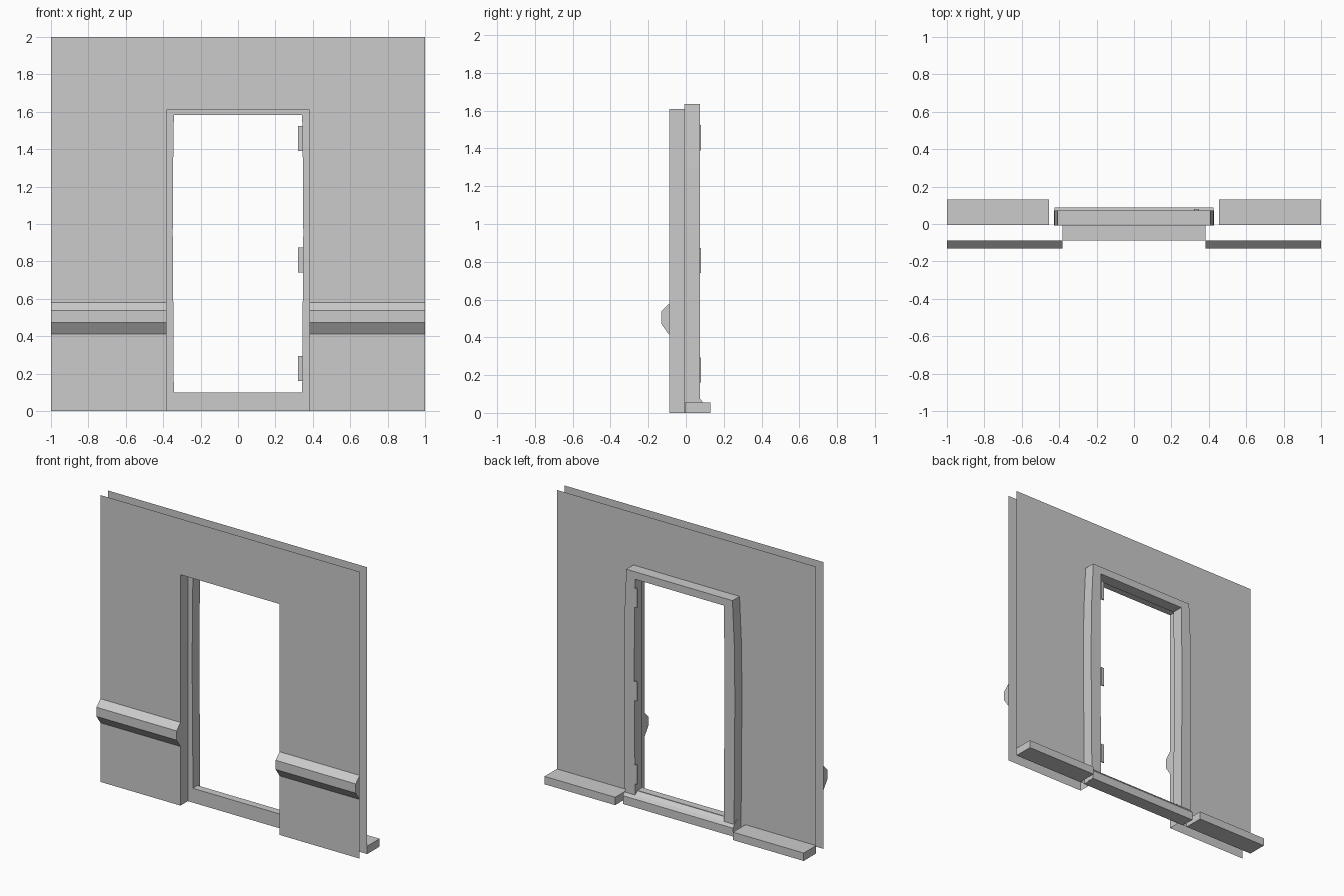
import bpy
import bmesh

cube = bpy.data.objects.get("Cube")
if cube:
    bpy.data.objects.remove(cube, do_unlink=True)

mat = bpy.data.materials.new("plain grey")
mat.use_nodes = True
GREY = (0.6, 0.6, 0.6, 1)
mat.diffuse_color = GREY
mat.node_tree.nodes["Principled BSDF"].inputs["Base Color"].default_value = GREY

FRONT, BACK, FRAME_BACK = -0.088, -0.005, 0.073
OPEN_X, OPEN_Z = 0.382, 1.61


def finish(name, bm):
    mesh = bpy.data.meshes.new(name)
    bm.to_mesh(mesh)
    bm.free()
    obj = bpy.data.objects.new(name, mesh)
    mesh.materials.append(mat)
    bpy.context.collection.objects.link(obj)
    return obj


def loft(name, rings, cap=True):
    """Bridge equal-sized rings of points; optionally close both ends."""
    bm = bmesh.new()
    loops = [[bm.verts.new(p) for p in ring] for ring in rings]
    for a, b in zip(loops, loops[1:]):
        for i in range(len(a)):
            j = (i + 1) % len(a)
            bm.faces.new((a[i], a[j], b[j], b[i]))
    if cap:
        bm.faces.new(loops[0])
        bm.faces.new(loops[-1])
    bmesh.ops.recalc_face_normals(bm, faces=bm.faces)
    return finish(name, bm)


def extrude_x(name, profile, x0, x1):
    return loft(name, [[(x, y, z) for y, z in profile] for x in (x0, x1)])


def box(name, x0, x1, y0, y1, z0, z1):
    return extrude_x(name, [(y0, z0), (y1, z0), (y1, z1), (y0, z1)], x0, x1)


def sheet(name, y, flip):
    """Thin wall skin with a doorway cut out of its lower edge."""
    bm = bmesh.new()
    for x0, x1, z0, z1 in ((-1, -OPEN_X, 0, OPEN_Z), (OPEN_X, 1, 0, OPEN_Z)):
        bm.faces.new([bm.verts.new((x, y, z)) for x, z in
                      ((x0, z0), (x1, z0), (x1, z1), (x0, z1))])
    top = [(-1, OPEN_Z), (-OPEN_X, OPEN_Z), (OPEN_X, OPEN_Z),
           (1, OPEN_Z), (1, 2), (-1, 2)]
    bm.faces.new([bm.verts.new((x, y, z)) for x, z in top])
    bmesh.ops.remove_doubles(bm, verts=bm.verts, dist=1e-4)
    bmesh.ops.dissolve_limit(bm, angle_limit=0.01, verts=bm.verts, edges=bm.edges)
    if flip:
        bmesh.ops.reverse_faces(bm, faces=bm.faces)
    finish(name, bm)


# Wall skins
sheet("front_wall", FRONT, False)
sheet("back_wall", BACK, True)

# Doorway lining between the skins
bm = bmesh.new()
path = [(-OPEN_X, 0), (-OPEN_X, OPEN_Z), (OPEN_X, OPEN_Z), (OPEN_X, 0)]
near, far = [[bm.verts.new((x, y, z)) for x, z in path] for y in (FRONT, BACK)]
for i in range(3):
    bm.faces.new((near[i], far[i], far[i + 1], near[i + 1]))
finish("doorway_lining", bm)

# Chair rails and skirtings on both sides
rail = [(FRONT, 0.412), (-0.131, 0.473), (-0.131, 0.537), (FRONT, 0.58)]
for side, s in (("left", 1), ("right", -1)):
    extrude_x(side + "_chair_rail", rail, s * OPEN_X, s)
    box(side + "_skirting", s * 0.455, s, BACK, 0.131, 0, 0.055)

# Door frame: slightly bowed jambs, head and sill
bow = [(0.0, 0.343, 0.42), (0.3, 0.344, 0.424), (0.95, 0.349, 0.428),
       (1.3, 0.347, 0.425), (1.583, 0.343, 0.412), (1.635, 0.343, 0.41)]
for side, s in (("left", 1), ("right", -1)):
    loft(side + "_jamb", [[(s * a, -0.007, z), (s * b, -0.007, z),
                           (s * b, FRAME_BACK, z), (s * a, FRAME_BACK, z)]
                          for z, a, b in bow])
box("frame_head", -0.343, 0.343, -0.007, FRAME_BACK, 1.583, 1.635)
box("frame_sill", -0.345, 0.345, -0.007, 0.045, 0, 0.1)
sill_step = [(0.04, 0), (0.04, 0.1), (FRAME_BACK, 0.078), (0.088, 0.058), (0.088, 0)]
extrude_x("sill_step", sill_step, -0.425, 0.425)

# Hinge plates on the left jamb
for name, z in (("lower", 0.16), ("middle", 0.74), ("upper", 1.39)):
    box(name + "_hinge", 0.322, 0.347, FRAME_BACK - 0.001, 0.08, z, z + 0.134)
